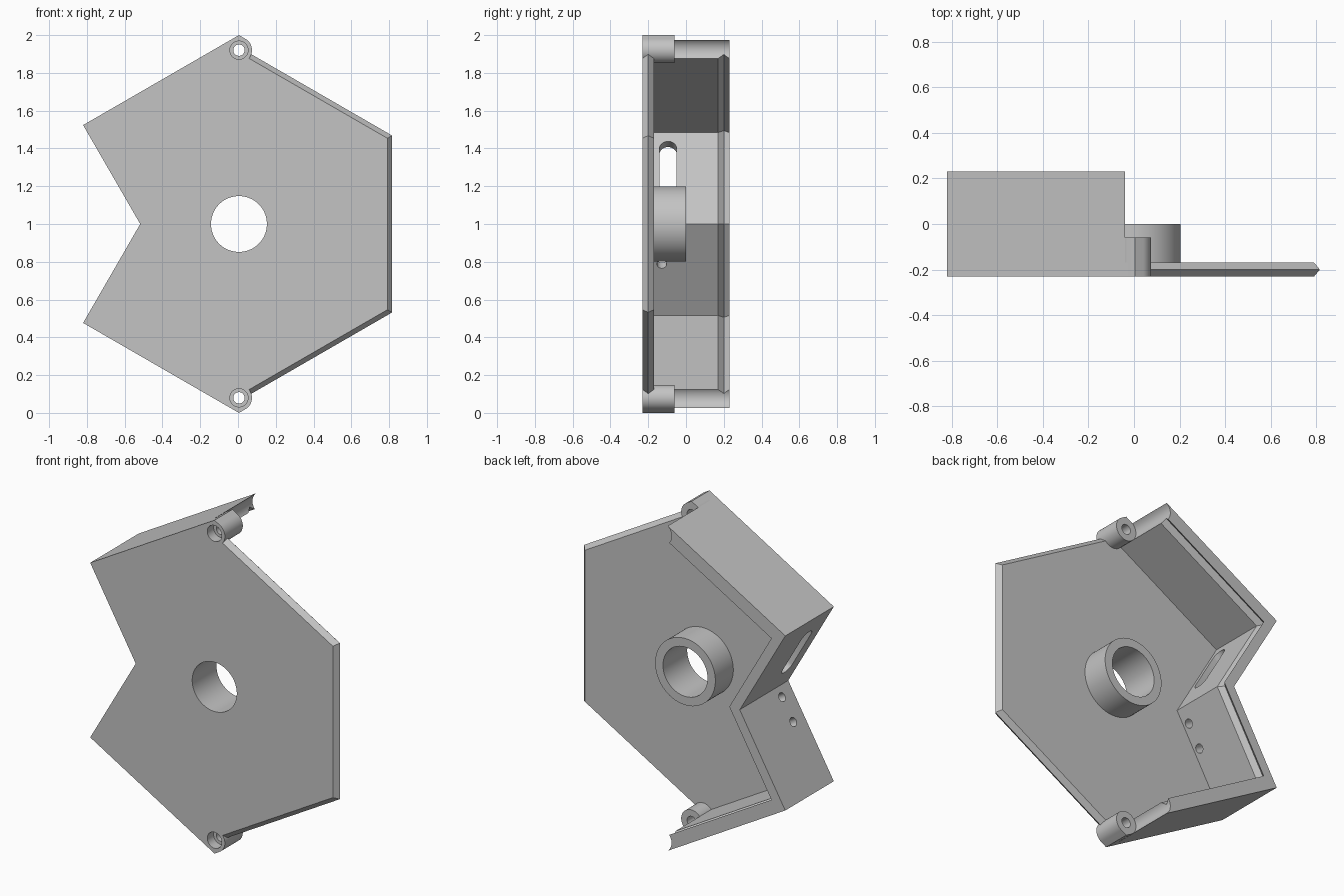
import bpy, bmesh, math
from mathutils import Vector

if "Cube" in bpy.data.objects:
    bpy.data.objects.remove(bpy.data.objects["Cube"], do_unlink=True)

grey = bpy.data.materials.new("light_grey")
grey.use_nodes = True
GREY = (0.55, 0.55, 0.55, 1)
grey.diffuse_color = GREY
grey.node_tree.nodes["Principled BSDF"].inputs["Base Color"].default_value = GREY

X, Y, Z = Vector((1, 0, 0)), Vector((0, 1, 0)), Vector((0, 0, 1))
C30, S30 = math.cos(math.pi / 6), 0.5
CX = 0.005                      # axis of the hexagon
FRONT, FLOOR, RIM = -0.23, -0.17, 0.23
BOSS_R, BOSS_END = 0.069, -0.06
WALL, NOTCH_WALL, GROOVE = 0.08, 0.06, 0.025


def loft(name, loops):
    """Solid through equal-length loops of 3D points, capped at both ends."""
    bm = bmesh.new()
    rings = [[bm.verts.new(p) for p in loop] for loop in loops]
    n = len(rings[0])
    for a, b in zip(rings, rings[1:]):
        for i in range(n):
            j = (i + 1) % n
            bm.faces.new((a[i], a[j], b[j], b[i]))
    bm.faces.new(rings[0])
    bm.faces.new(rings[-1])
    bmesh.ops.recalc_face_normals(bm, faces=bm.faces)
    mesh = bpy.data.meshes.new(name)
    bm.to_mesh(mesh)
    bm.free()
    mesh.materials.append(grey)
    ob = bpy.data.objects.new(name, mesh)
    bpy.context.collection.objects.link(ob)
    return ob


def at_depth(points, y):
    return [Vector((x, y, z)) for x, z in points]


def mirrored(points):
    """Close a top half outline with its reflection about z = 1."""
    return points + [(x, 2 - z) for x, z in reversed(points) if abs(z - 1) > 1e-6]


def rod(name, centre, radius, axis, start, end, along=X, half=0, steps=64):
    """Round or slot-shaped bar along an axis."""
    side = axis.cross(along)
    outline = []
    for i in range(steps):
        a = 2 * math.pi * (i + 0.5) / steps
        shift = half if math.cos(a) > 0 else -half
        outline.append(centre + along * (radius * math.cos(a) + shift) + side * radius * math.sin(a))
    return loft(name, [[p + axis * d for p in outline] for d in (start, end)])


def cut(targets, cutter):
    cutter.hide_render = True
    for ob in targets:
        mod = ob.modifiers.new("cut", 'BOOLEAN')
        mod.operation, mod.solver, mod.object = 'DIFFERENCE', 'EXACT', cutter
        bpy.context.view_layer.objects.active = ob
        bpy.ops.object.modifier_apply(modifier=mod.name)
    bpy.data.objects.remove(cutter, do_unlink=True)


# Key corners of the outline (x, z)
hinge_z = 2 - BOSS_R / C30
tangent = (CX - BOSS_R * S30, hinge_z + BOSS_R * C30)
corner = (-0.82, 2 - (CX + 0.82) * math.tan(math.pi / 6))
notch = (corner[0] + (corner[1] - 1) * math.tan(math.pi / 6), 1)


# Base plate with a pointed tongue along its three right-hand edges
def plate_outline(inset):
    foot = (CX + (BOSS_R - inset) * S30, hinge_z + (BOSS_R - inset) * C30)
    right = (CX + C30 - inset, 1.5 - inset * math.tan(math.pi / 6))
    return mirrored([notch, corner, tangent, foot, right])


plate = loft("base_plate", [at_depth(plate_outline(d), y) for d, y in
                            ((0.08, FRONT), (0.055, -0.2), (0.08, FLOOR))])


# Side wall with a V groove inside its open rim
def wall_outline(depth):
    t, s = WALL - depth, NOTCH_WALL - depth
    inner_top = (tangent[0] + t * S30, tangent[1] - t * C30)
    inner_corner = (corner[0] + t * S30 + s * C30, corner[1] - t * C30 + s * S30)
    inner_notch = (notch[0] + s / C30, 1)
    outer = [tangent, corner, notch]
    low = lambda pts: [(x, 2 - z) for x, z in pts]
    return (outer + low([corner, tangent]) + low([inner_top, inner_corner])
            + [inner_notch, inner_corner, inner_top])


wall = loft("side_wall", [at_depth(wall_outline(d), y) for d, y in
                          ((0, FLOOR), (0, 0.17), (GROOVE, 0.2), (0, RIM))])

# Hinge bosses: round with a pointed outer corner
bosses = []
for label, z, sign in (("upper", hinge_z, 1), ("lower", 2 - hinge_z, -1)):
    outline = [(CX, z + sign * BOSS_R / C30)]
    for i in range(49):
        a = math.radians(120 + 300 * i / 48)
        outline.append((CX + BOSS_R * math.cos(a), z + sign * BOSS_R * math.sin(a)))
    boss = loft(label + "_hinge_boss", [at_depth(outline, y) for y in (FRONT, BOSS_END)])
    bosses.append(boss)
    centre = Vector((CX, 0, z))
    cut([wall], rod("end_cutter", centre, BOSS_R + 0.001, Y, -0.3, 0.3))
    cut([boss, plate], rod("bore_cutter", centre, 0.03, Y, -0.3, 0.3))
    cut([boss, plate], rod("counterbore_cutter", centre, 0.048, Y, -0.3, FLOOR))

# Central hub ring
middle = Vector((CX, 0, 1))
hub = rod("central_hub", middle, 0.2, Y, FLOOR, 0)
cut([plate, hub], rod("shaft_cutter", middle, 0.148, Y, -0.3, 0.1))


# Openings through the notch walls
def wall_opening(z, y, radius, half):
    up = 1 if z > 1 else -1
    centre = Vector((notch[0] - abs(z - 1) * math.tan(math.pi / 6), y, z))
    normal = Vector((C30, 0, up * S30))
    along = Vector((-S30, 0, up * C30))
    cut([wall], rod("opening_cutter", centre, radius, normal, -0.05, 0.12, along, half, 32))


wall_opening(1.262, -0.095, 0.046, 0.122)
for z in (0.947, 0.818):
    wall_opening(z, -0.128, 0.026, 0)

# Smooth the round surfaces, keep edges sharp
for ob in [plate, wall, hub] + bosses:
    bpy.ops.object.select_all(action='DESELECT')
    ob.select_set(True)
    bpy.context.view_layer.objects.active = ob
    bpy.ops.object.shade_smooth_by_angle(angle=math.radians(25))
